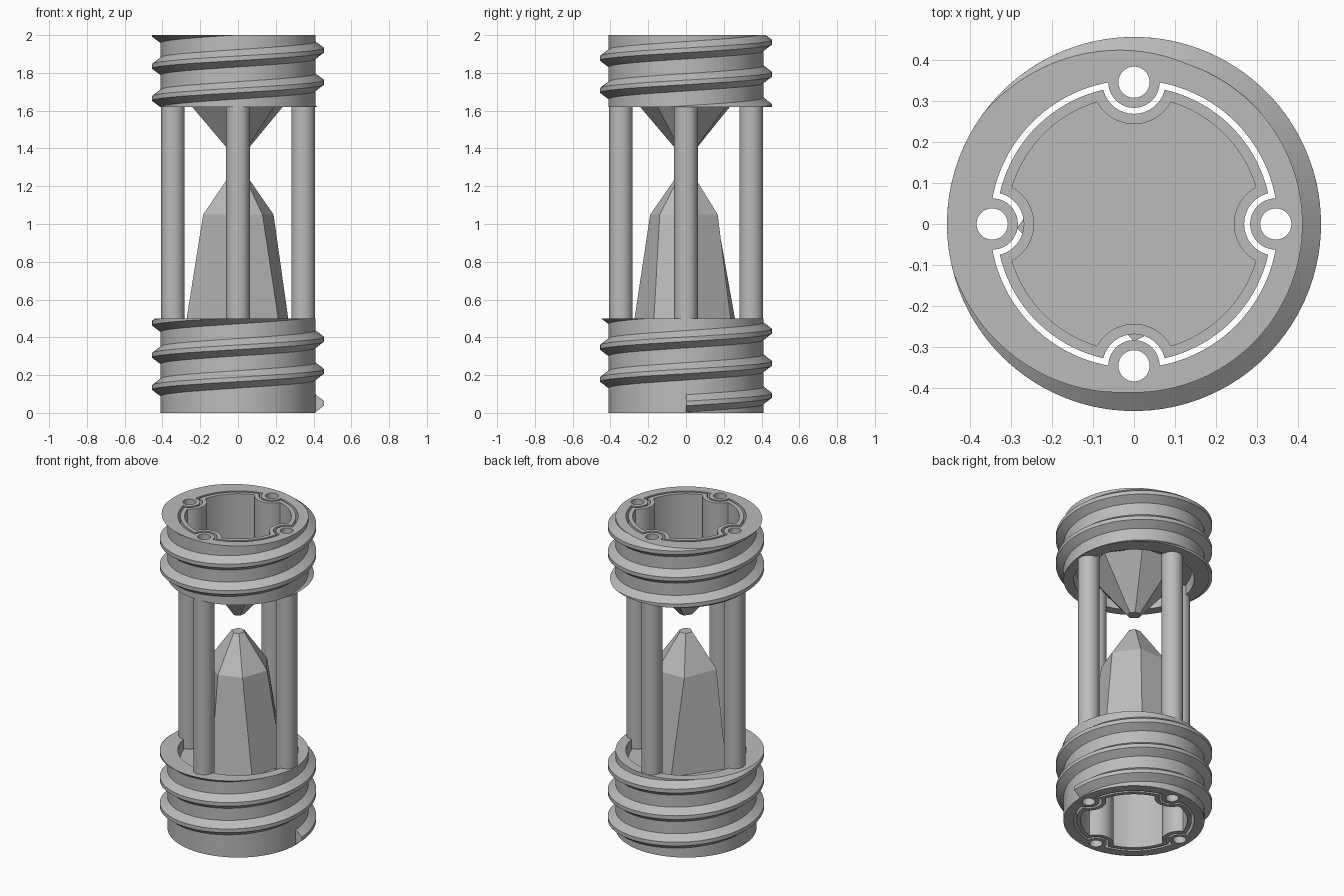
import bpy, bmesh
from math import cos, sin, pi, acos, asin, radians

if "Cube" in bpy.data.objects:
    bpy.data.objects.remove(bpy.data.objects["Cube"])

grey = bpy.data.materials.new("plain grey")
grey.use_nodes = True
grey.diffuse_color = (0.5, 0.5, 0.5, 1)
grey.node_tree.nodes["Principled BSDF"].inputs["Base Color"].default_value = (0.5, 0.5, 0.5, 1)

HEIGHT = 2.0
BASE_TOP, CAP_BOTTOM = 0.5, 1.62     # facing ends of the two threaded sleeves
BODY_R, ROD_DIST, ROD_R, BORE_R = 0.41, 0.345, 0.0625, 0.038
PITCH, THREAD_START = 0.17, 0.05


def finish(name, bm, smooth=True):
    """Turn a bmesh into a named grey object."""
    bmesh.ops.recalc_face_normals(bm, faces=bm.faces)
    mesh = bpy.data.meshes.new(name)
    bm.to_mesh(mesh)
    bm.free()
    mesh.materials.append(grey)
    obj = bpy.data.objects.new(name, mesh)
    bpy.context.collection.objects.link(obj)
    if smooth:
        bpy.ops.object.select_all(action="DESELECT")
        obj.select_set(True)
        bpy.context.view_layer.objects.active = obj
        bpy.ops.object.shade_smooth_by_angle(angle=radians(25))
    return obj


def circle(r, n, cx=0, cy=0):
    return [(cx + r * cos(2 * pi * i / n), cy + r * sin(2 * pi * i / n)) for i in range(n)]


def rod_centres():
    return [(ROD_DIST * cos(q * pi / 2), ROD_DIST * sin(q * pi / 2)) for q in range(4)]


def notched(r, notch):
    """Circle outline with a round notch of the given radius at each rod."""
    a = acos((r * r + ROD_DIST ** 2 - notch ** 2) / (2 * r * ROD_DIST))
    b = pi - asin(r * sin(a) / notch)          # bite half angle, seen from the rod
    if r * cos(a) > ROD_DIST:
        b = pi - b
    pts = []
    for q in range(4):
        turn = q * pi / 2
        cx, cy = ROD_DIST * cos(turn), ROD_DIST * sin(turn)
        for i in range(25):                    # inward round of the notch
            t = turn - b - (2 * pi - 2 * b) * i / 24
            t = turn + 2 * pi - b - (2 * pi - 2 * b) * (1 - i / 24)
            t = 2 * turn - t                   # run from the -side to the +side
            pts.append((cx + notch * cos(t), cy + notch * sin(t)))
        for i in range(1, 24):                 # plain arc to the next notch
            t = turn + a + (pi / 2 - 2 * a) * i / 24
            pts.append((r * cos(t), r * sin(t)))
    return pts


def extrude(name, outlines, z0, z1):
    """Prism from an outer outline and any inner hole outlines."""
    bm = bmesh.new()
    rings = []
    for z in (z0, z1):
        loops = [[bm.verts.new((x, y, z)) for x, y in line] for line in outlines]
        edges = [bm.edges.new((p[i - 1], p[i])) for p in loops for i in range(len(p))]
        bmesh.ops.triangle_fill(bm, use_beauty=True, edges=edges, normal=(0, 0, 1))
        rings.append(loops)
    for low, high in zip(*rings):
        for i in range(len(low)):
            bm.faces.new((low[i - 1], low[i], high[i], high[i - 1]))
    return finish(name, bm)


def thread(name, turn0, turn1, cuts):
    """Helical ridge, trimmed flat by (height, keep direction) planes."""
    profile = [(0.405, -0.05), (0.455, -0.012), (0.455, 0.012), (0.405, 0.05)]
    steps = int((turn1 - turn0) * 96)
    bm = bmesh.new()
    rows = []
    for i in range(steps + 1):
        turn = turn0 + (turn1 - turn0) * i / steps
        a, z = 2 * pi * turn, THREAD_START + PITCH * turn
        rows.append([bm.verts.new((r * cos(a), r * sin(a), z + dz)) for r, dz in profile])
    for p, q in zip(rows, rows[1:]):
        for k in range(4):
            bm.faces.new((p[k - 1], p[k], q[k], q[k - 1]))
    bm.faces.new(rows[0])
    bm.faces.new(rows[-1])
    for z, side in cuts:
        cut = bmesh.ops.bisect_plane(
            bm, geom=bm.verts[:] + bm.edges[:] + bm.faces[:],
            plane_co=(0, 0, z), plane_no=(0, 0, side), clear_outer=True)
        edges = [e for e in cut["geom_cut"] if isinstance(e, bmesh.types.BMEdge)]
        if edges:
            bmesh.ops.triangle_fill(bm, use_beauty=True, edges=edges, normal=(0, 0, side))
    return finish(name, bm)


def crystal(name, layers):
    """Faceted spike from (height, radius, vertex angles) layers."""
    bm = bmesh.new()
    rows = [[bm.verts.new((r * cos(radians(a)), r * sin(radians(a)), z)) for a in angles]
            for z, r, angles in layers]
    for p, q in zip(rows, rows[1:]):
        for k in range(len(p)):
            bm.faces.new((p[k - 1], p[k], q[k], q[k - 1]))
    bm.faces.new(rows[0])
    bm.faces.new(rows[-1])
    return finish(name, bm, smooth=False)


# Threaded sleeves with bored bosses
bores = [circle(BORE_R, 32, *c) for c in rod_centres()]
sleeve = [circle(BODY_R, 128), notched(0.35, ROD_R)] + bores
extrude("lower_sleeve", sleeve, 0, BASE_TOP)
extrude("upper_sleeve", sleeve, CAP_BOTTOM, HEIGHT)
thread("lower_thread", 0, 3.05, [(BASE_TOP, 1)])
thread("upper_thread", 8.75, 11.95, [(CAP_BOTTOM, -1), (HEIGHT, 1)])

# Hollow rods joining the sleeves
for i, c in enumerate(rod_centres()):
    extrude(f"rod_{i + 1}", [circle(ROD_R, 48, *c), circle(BORE_R, 32, *c)], BASE_TOP, CAP_BOTTOM)

# Loose inner cups, open outwards
outer, inner = notched(0.335, 0.077), notched(0.31, 0.102)
extrude("lower_cup_wall", [outer, inner], 0, 0.42)
extrude("lower_cup_floor", [outer], 0.42, 0.45)
extrude("upper_cup_wall", [outer, inner], 1.70, HEIGHT)
extrude("upper_cup_floor", [outer], 1.67, 1.70)

# Faceted spikes facing each other
wide = (-90, -38, 13, 60, 107, 182)
slim = (-93, -47, 8, 62, 122, 194)
crystal("lower_spike", [(0.45, 0.28, wide), (1.05, 0.19, slim), (1.265, 0.04, slim)])
crystal("upper_spike", [(1.67, 0.285, wide), (1.38, 0.04, wide)])
